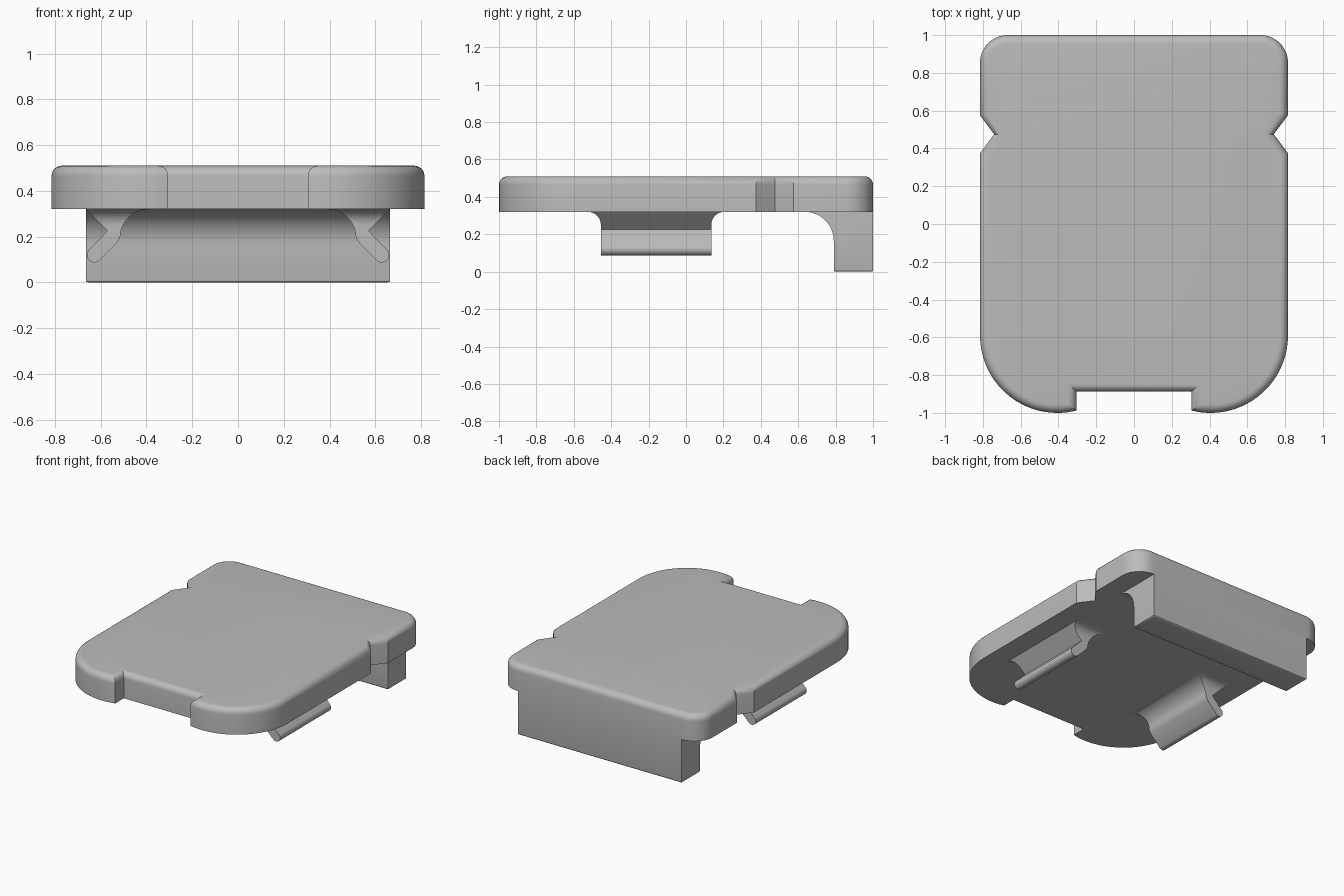
import bpy, bmesh
from math import sin, cos, acos, pi, radians

cube = bpy.data.objects.get("Cube")
if cube:
    bpy.data.objects.remove(cube)

grey = bpy.data.materials.new("plain grey")
grey.use_nodes = True
GREY = (0.5, 0.5, 0.5, 1)
grey.diffuse_color = GREY
grey.node_tree.nodes["Principled BSDF"].inputs["Base Color"].default_value = GREY


def arc(cx, cy, r, a0, a1, n=12):
    return [(cx + r * cos(a0 + (a1 - a0) * i / n),
             cy + r * sin(a0 + (a1 - a0) * i / n)) for i in range(n + 1)]


def loft(name, rings, edge_round=None):
    """Skin a stack of matching rings, cap both ends, optionally round chosen edges."""
    bm = bmesh.new()
    loops = [[bm.verts.new(p) for p in ring] for ring in rings]
    for a, b in zip(loops, loops[1:]):
        for i in range(len(a)):
            bm.faces.new((a[i - 1], a[i], b[i], b[i - 1]))
    bm.faces.new(loops[0])
    bm.faces.new(loops[-1])
    bmesh.ops.recalc_face_normals(bm, faces=bm.faces)
    if edge_round:
        edges = [e for e in bm.edges if all(v.co.z < 0.001 for v in e.verts)]
        bmesh.ops.bevel(bm, geom=edges, offset=edge_round, segments=3,
                        profile=0.5, affect='EDGES')
    mesh = bpy.data.meshes.new(name)
    bm.to_mesh(mesh)
    bm.free()
    mesh.materials.append(grey)
    ob = bpy.data.objects.new(name, mesh)
    bpy.context.collection.objects.link(ob)
    return ob


def smooth(ob):
    bpy.ops.object.select_all(action='DESELECT')
    ob.select_set(True)
    bpy.context.view_layer.objects.active = ob
    bpy.ops.object.shade_smooth_by_angle(angle=radians(30))


UNDER, TOP, ROUND = 0.32, 0.51, 0.045


def plate_outline(d):
    """Plate outline moved inwards by d: back corners, side notches, front cut-out."""
    half = arc(0.67, 0.855, 0.145 - d, pi / 2, 0)
    half += [(0.815 - d, 0.575 + d / 3), (0.74 - 1.25 * d, 0.475),
             (0.815 - d, 0.375 - d / 3)]
    r = 0.41 - d
    half += arc(0.405, -0.59, r, 0, -acos((0.305 + d - 0.405) / r), 28)
    half += [(0.305 + d, -0.888 + d)]
    return half + [(-x, y) for x, y in reversed(half)]


# Top plate with rounded upper rim
levels = [(0, UNDER)]
for i in range(7):
    t = i / 6 * pi / 2
    levels.append((ROUND * (1 - cos(t)), TOP - ROUND * (1 - sin(t))))
plate = loft("top_plate", [[(x, y, z) for x, y in plate_outline(d)] for d, z in levels])
smooth(plate)

# Back foot bar, blended into the plate by a fillet at its front
profile = [(1.0, 0), (1.0, UNDER)] + arc(0.635, 0.165, 0.155, pi / 2, 0) + [(0.79, 0)]
bar = loft("back_foot", [[(x, y, z) for y, z in profile] for x in (-0.665, 0.665)], 0.01)
smooth(bar)

# Hooked clips: a side profile trimmed by a flared end profile
hook = [(0.665, UNDER), (0.57, 0.225)]
hook += arc(0.6275, 0.12, 0.033, pi / 4, -3 * pi / 4, 10)
hook += [(0.53, 0.172)] + arc(0.39, 0.195, 0.125, radians(2), pi / 2)
flare = arc(0.205, 0.25, 0.07, pi / 2, pi, 8) + [(0.135, 0.05), (-0.455, 0.05)]
flare += arc(-0.525, 0.25, 0.07, 0, pi / 2, 8)

for side, s in (("left", 1), ("right", -1)):
    clip = loft(side + "_clip", [[(s * x, y, z) for x, z in hook] for y in (-0.54, 0.22)])
    cutter = loft(side + "_clip_trim", [[(s * x, y, z) for y, z in flare] for x in (0.3, 0.8)])
    cutter.hide_render = True
    mod = clip.modifiers.new("trim", 'BOOLEAN')
    mod.operation, mod.object, mod.solver = 'INTERSECT', cutter, 'EXACT'
    bpy.context.view_layer.objects.active = clip
    bpy.ops.object.modifier_apply(modifier="trim")
    bpy.data.objects.remove(cutter)
    smooth(clip)
